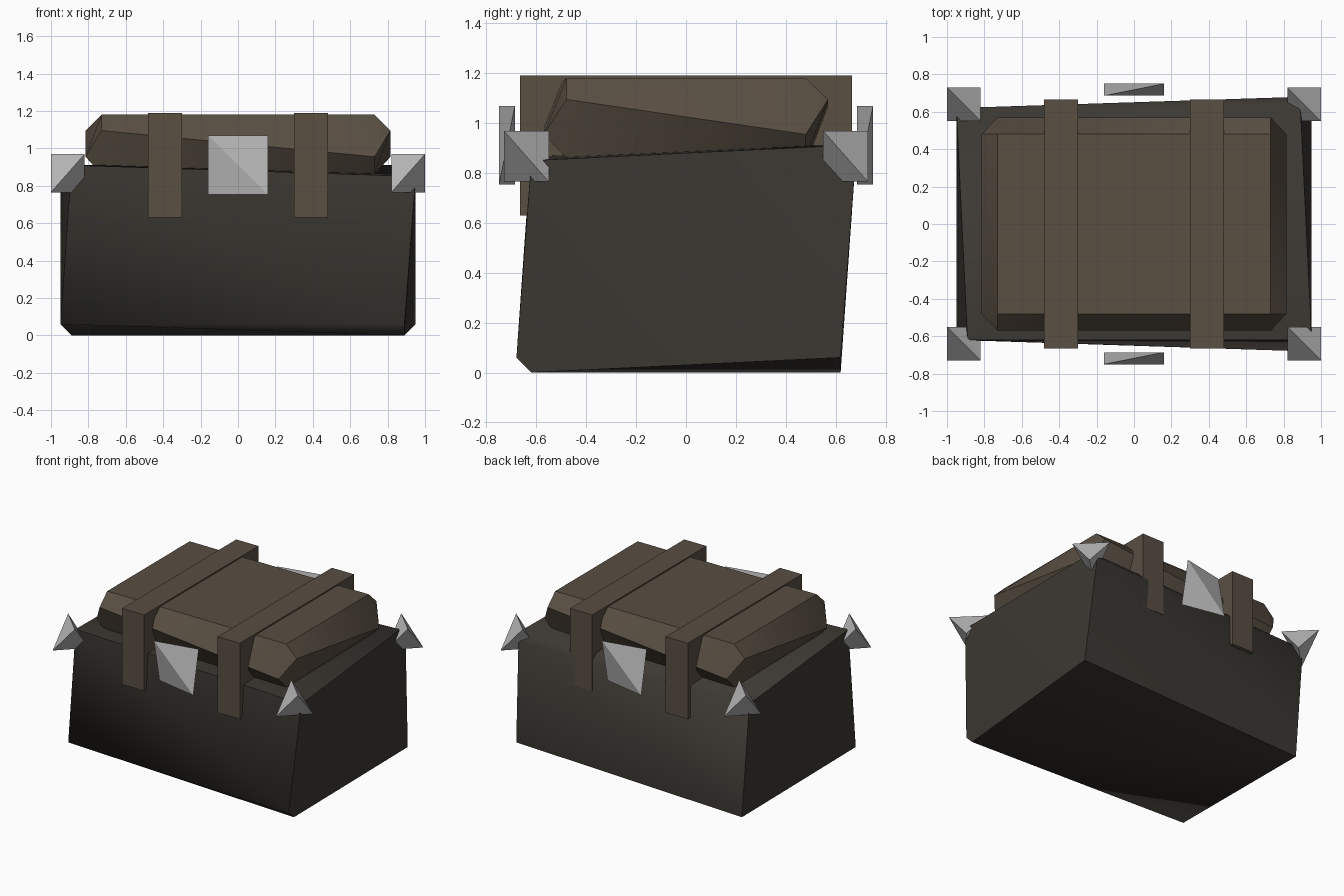
import bpy, bmesh, math

if "Cube" in bpy.data.objects:
    bpy.data.objects.remove(bpy.data.objects["Cube"])


def material(name, rgb):
    m = bpy.data.materials.new(name)
    m.diffuse_color = (*rgb, 1)
    m.use_nodes = True
    m.node_tree.nodes["Principled BSDF"].inputs["Base Color"].default_value = m.diffuse_color
    return m


DARK = material("dark_leather", (0.045, 0.04, 0.033))
BROWN = material("brown_leather", (0.10, 0.077, 0.055))
METAL = material("metal", (0.5, 0.5, 0.5))


def hull(name, points, mat, smooth=None):
    """Faceted solid spanned by a few corner points."""
    bm = bmesh.new()
    for p in points:
        bm.verts.new(p)
    bmesh.ops.convex_hull(bm, input=bm.verts)
    bmesh.ops.dissolve_limit(bm, angle_limit=0.01, verts=bm.verts, edges=bm.edges)
    bmesh.ops.recalc_face_normals(bm, faces=bm.faces)
    mesh = bpy.data.meshes.new(name)
    bm.to_mesh(mesh)
    bm.free()
    mesh.materials.append(mat)
    ob = bpy.data.objects.new(name, mesh)
    bpy.context.collection.objects.link(ob)
    if smooth:
        bpy.ops.object.select_all(action='DESELECT')
        ob.select_set(True)
        bpy.context.view_layer.objects.active = ob
        bpy.ops.object.shade_smooth_by_angle(angle=math.radians(smooth))
    return ob


def box_corners(centre, half, parity=0):
    """Corners of a box; parity +1 or -1 keeps every other one (a tetrahedron)."""
    return [tuple(c + s * h for c, s, h in zip(centre, (i, j, k), half))
            for i in (-1, 1) for j in (-1, 1) for k in (-1, 1)
            if parity == 0 or i * j * k == parity]


# Body: twisted box with partly worn-away chamfers
X, Y, x, y = 0.95, 0.68, 0.89, 0.62
hull("body", [
    (-x, -y, 0.91), (x, y, 0.91),                      # top ridge
    (x, -y, 0.0), (-x, y, 0.0),                        # bottom ridge
    (-X, -y, 0.06), (-X, y, 0.85),                     # left side
    (X, -y, 0.85), (X, y, 0.06),                       # right side
    (x, -Y, 0.06), (x, Y, 0.85)], DARK, 50)            # front and back

# Lid: each side runs from a high corner to a low one
X, Y, x, y = 0.815, 0.57, 0.73, 0.48
low, high = 0.955, 1.095
lid = [(i * x, j * y, z) for i in (-1, 1) for j in (-1, 1) for z in (0.86, 1.18)]
for s in (-1, 1):
    lid += [(s * x, s * Y, high), (-s * x, s * Y, low),
            (s * X, -s * y, high), (s * X, s * y, low)]
hull("lid", lid, BROWN, 30)

# Straps over the lid
for side, sx in (("left", -1), ("right", 1)):
    hull(f"{side}_strap", box_corners((sx * 0.39, 0, 0.91), (0.09, 0.665, 0.28)), BROWN)

# Corner spikes and clasps
for end, sy in (("front", -1), ("back", 1)):
    for side, sx in (("left", -1), ("right", 1)):
        hull(f"{end}_{side}_corner",
             box_corners((sx * 0.91, sy * 0.64, 0.867), (0.09, 0.09, 0.102), -1), METAL)
    hull(f"{end}_clasp", box_corners((0, sy * 0.718, 0.911), (0.16, 0.032, 0.158), 1), METAL)
